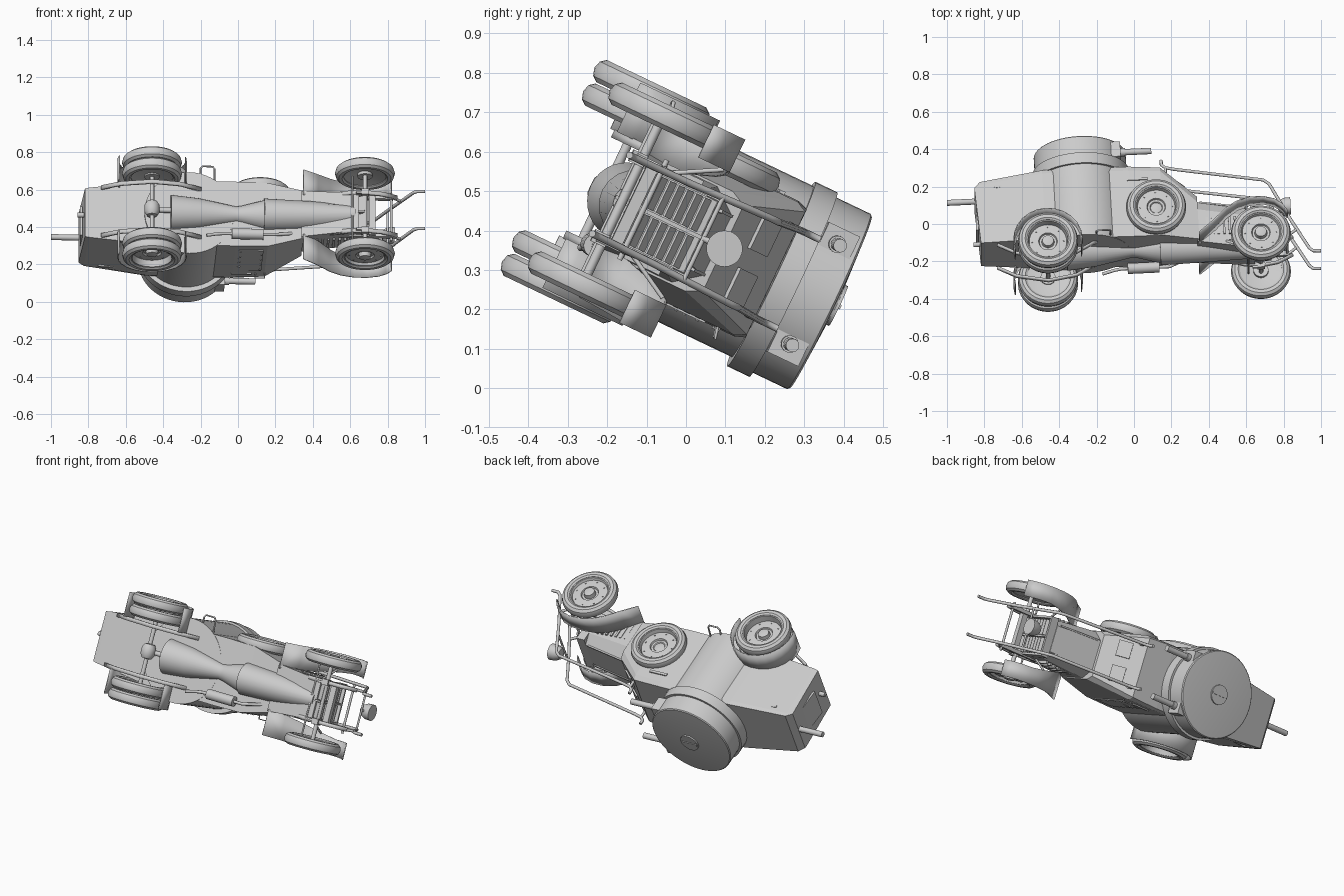
import bpy, bmesh, math
from mathutils import Matrix, Vector

old = bpy.data.objects.get("Cube")
if old:
    bpy.data.objects.remove(old)

# The car is built upright (nose +x, up +z), then tipped on its side by this matrix
TIP = (Matrix.Translation((0, -0.328, 0.557))
       @ Matrix.Rotation(math.radians(-115.5), 4, 'X')
       @ Matrix.Rotation(math.radians(-3), 4, 'Y'))

grey = bpy.data.materials.new("plain_grey")
grey.use_nodes = True
grey.diffuse_color = (0.6, 0.6, 0.6, 1)
grey.node_tree.nodes["Principled BSDF"].inputs["Base Color"].default_value = (0.6, 0.6, 0.6, 1)


def select(ob):
    bpy.ops.object.select_all(action='DESELECT')
    ob.select_set(True)
    bpy.context.view_layer.objects.active = ob


def finish(name, bm, smooth=False):
    bmesh.ops.recalc_face_normals(bm, faces=bm.faces)
    me = bpy.data.meshes.new(name)
    bm.to_mesh(me)
    bm.free()
    me.materials.append(grey)
    ob = bpy.data.objects.new(name, me)
    bpy.context.collection.objects.link(ob)
    ob.matrix_world = TIP
    if smooth:
        select(ob)
        bpy.ops.object.shade_smooth_by_angle(angle=math.radians(35))
    return ob


def box(name, lo, hi, tilt=0.0):
    lo, hi = Vector(lo), Vector(hi)
    m = (Matrix.Translation((lo + hi) / 2) @ Matrix.Rotation(tilt, 4, 'Y')
         @ Matrix.Diagonal((*(hi - lo), 1)))
    bm = bmesh.new()
    bmesh.ops.create_cube(bm, size=1, matrix=m)
    return finish(name, bm)


def lathe(name, profile, centre, axis='Z', steps=40):
    """Revolve (radius, offset) points about an axis through centre."""
    bm = bmesh.new()
    vs = [bm.verts.new((r, 0, z)) for r, z in profile]
    es = [bm.edges.new(p) for p in zip(vs, vs[1:])]
    bmesh.ops.spin(bm, geom=vs + es, cent=(0, 0, 0), axis=(0, 0, 1),
                   angle=2 * math.pi, steps=steps)
    bmesh.ops.remove_doubles(bm, verts=bm.verts, dist=1e-5)
    rot = {'Z': Matrix(), 'X': Matrix.Rotation(math.pi / 2, 4, 'Y'),
           'Y': Matrix.Rotation(-math.pi / 2, 4, 'X'),
           '-Y': Matrix.Rotation(math.pi / 2, 4, 'X')}[axis]
    bm.transform(Matrix.Translation(centre) @ rot)
    return finish(name, bm, True)


def rod(name, r, length, centre, axis='X', steps=20):
    h = length / 2
    return lathe(name, [(0, -h), (r, -h), (r, h), (0, h)], centre, axis, steps)


def tube(name, pts, r):
    cu = bpy.data.curves.new(name, 'CURVE')
    cu.dimensions = '3D'
    cu.bevel_depth = r
    cu.bevel_resolution = 2
    cu.use_fill_caps = True
    sp = cu.splines.new('POLY')
    sp.points.add(len(pts) - 1)
    for p, co in zip(sp.points, pts):
        p.co = (*co, 1)
    cu.materials.append(grey)
    ob = bpy.data.objects.new(name, cu)
    bpy.context.collection.objects.link(ob)
    ob.matrix_world = TIP
    select(ob)
    bpy.ops.object.convert(target='MESH')
    bpy.ops.object.shade_smooth_by_angle(angle=math.radians(50))


def loft(name, rings, smooth=False):
    bm = bmesh.new()
    rows = [[bm.verts.new(p) for p in ring] for ring in rings]
    n = len(rows[0])
    for a, b in zip(rows, rows[1:]):
        for i in range(n):
            j = (i + 1) % n
            bm.faces.new((a[i], a[j], b[j], b[i]))
    bm.faces.new(rows[0])
    bm.faces.new(rows[-1])
    return finish(name, bm, smooth)


def strip(name, path, thick):
    """Bent sheet through (x, z, inner y, outer y) stations."""
    bm = bmesh.new()
    pairs = [(bm.verts.new((x, y0, z)), bm.verts.new((x, y1, z))) for x, z, y0, y1 in path]
    for a, b in zip(pairs, pairs[1:]):
        bm.faces.new((a[0], a[1], b[1], b[0]))
    ob = finish(name, bm, True)
    mod = ob.modifiers.new("thickness", 'SOLIDIFY')
    mod.thickness = thick
    mod.offset = 0


# Armoured hull: x, half width, bottom, shoulder, top half width, top, forward lean of the bottom
def ring(x, w, b, sh, wt, t, lean=0.0):
    return [(x + lean, -w, b), (x + lean, w, b), (x, w, sh), (x, wt, t), (x, -wt, t), (x, -w, sh)]


loft("hull", [ring(*s) for s in [
    (-0.825, .142, .226, .535, .140, .555, .018), (-0.795, .147, .224, .565, .145, .585, .01),
    (-0.46, .185, .212, .600, .177, .622), (0.00, .190, .20, .590, .180, .618),
    (0.17, .187, .20, .580, .172, .608), (0.36, .140, .19, .410, .120, .450)]])
loft("bonnet", [ring(*s) for s in [
    (0.35, .135, .18, .370, .085, .435), (0.64, .112, .14, .325, .075, .385)]])
rod("barbette", .240, .43, (-.25, 0, .415), 'Z', 48)

# Turret with collar, shallow cone roof and hatch
TX, TY = -.25, .007
lathe("turret_collar", [(.2, .62), (.259, .62), (.259, .682), (.2, .682)], (TX, TY, 0), 'Z', 56)
lathe("turret", [(.2, .67), (.246, .67), (.246, .782), (.241, .787), (0, .805)], (TX, TY, 0), 'Z', 56)
rod("turret_hatch", .056, .022, (TX, TY, .798), 'Z', 24)
box("hatch_strap", (TX - .05, TY - .006, .80), (TX + .05, TY + .006, .813))
for s in (-1, 1):
    y = TY + s * .14
    box("gun_mount", (-.12, y - .042, .685), (-.035, y + .042, .772))
    rod("turret_gun", .017, .20, (.03, y, .727))
    rod("gun_collar", .022, .03, (-.025, y, .727))

# Rear gun, rear door and lamp
rod("rear_gun", .016, .17, (-.888, 0, .54))
box("rear_door", (-.824, -.085, .33), (-.812, .085, .48), .06)
rod("rear_lamp", .013, .04, (-.825, -.01, .28))

# Vision slits, door and louvres on the hull
for s in (-1, 1):
    box("windscreen_flap", (.225, s * .072 - .045, .533), (.305, s * .072 + .045, .543), .70)
    box("rear_slit", (-.72, s * .148 - .012, .545), (-.60, s * .148 + .018, .558), -.1)
    box("cab_slit", (-.01, s * .188 - .008, .53), (.10, s * .188 + .008, .545))
    box("bonnet_hinge", (.37, s * .082 - .004, .407), (.62, s * .082 + .004, .416), .17)
    for i in range(7):
        box("bonnet_louvre", (.40 + i * .03, s * .120 - .012, .22), (.412 + i * .03, s * .120 + .012, .32))
box("left_door", (.02, .182, .25), (.15, .192, .50))
for i in range(8):
    rod("door_rivet", .004, .012, (.03 + .11 * (i % 2), .190, .27 + .03 * i), 'Y', 8)

# Radiator: frame, louvres in two columns
box("radiator_core", (.64, -.10, .14), (.655, .10, .37))
for s in (-1, 1):
    box("radiator_post", (.64, s * .108 - .006, .12), (.69, s * .108 + .006, .375))
    for i in range(9):
        z = .145 + i * .0245
        box("radiator_louvre", (.652, s * .052 - .044, z), (.69, s * .052 + .044, z + .006), .5)
box("radiator_top", (.64, -.115, .37), (.69, .115, .382))
box("radiator_divider", (.65, -.005, .13), (.685, .005, .375))

# Chassis rail ends, cross members and underside casings
for s in (-1, 1):
    box("chassis_rail", (.40, s * .112 - .01, .185), (.84, s * .112 + .01, .212))
box("front_cross_member", (.71, -.12, .165), (.745, .12, .195))
rod("front_cross_bar", .007, .28, (.83, 0, .20), 'Y')
lathe("gearbox_cone", [(0, -.35), (.10, -.35), (.085, -.2), (.045, 0), (.05, .03),
                       (.085, .16), (0, .16)], (0, 0, .215), 'X', 32)


def pan(x, w, d):
    return [(x, w * math.cos(a), .215 - d * math.sin(a))
            for a in [math.pi * i / 10 for i in range(11)]]


loft("engine_pan", [pan(.15, .092, .095), pan(.40, .082, .09), pan(.635, .058, .085)], True)
rod("propeller_shaft", .014, .16, (-.41, 0, .175))

# Exhaust silencer on the left
rod("silencer", .029, .17, (.06, .135, .165))
tube("exhaust_pipe", [(.30, .11, .2), (.2, .135, .165), (-.06, .135, .165),
                      (-.10, .14, .16), (-.16, .155, .15)], .009)


# Wheels: dish sets how far the disc sits out from the tyre's middle, hub the height of its cap
def wheel(name, x, y, z, s, dish, hub):
    ax = 'Y' if s > 0 else '-Y'
    lathe(name + "_tyre", [(.112, -.024), (.122, -.031), (.140, -.031), (.154, -.02), (.160, 0),
                           (.154, .02), (.140, .031), (.122, .031), (.112, .024), (.112, -.024)],
          (x, y, z), ax, 48)
    lathe(name + "_disc", [(0, -.02), (.04, -.02), (.04, dish - .012), (.108, -.018), (.114, -.02),
                           (.114, .022), (.106, .022), (.100, dish), (.062, dish + .004),
                           (.05, dish + .004), (.046, dish - .006), (.034, dish - .006),
                           (.030, dish + hub), (.014, dish + hub + .004), (0, dish + hub + .004)],
          (x, y, z), ax, 40)
    for i in range(8):
        a = i * math.pi / 4
        rod(name + "_bolt", .004, .006, (x + .085 * math.cos(a), y + s * (dish + .003),
                                         z + .085 * math.sin(a)), 'Y', 8)


arc = [math.radians(-15 + 210 * i / 14) for i in range(15)]
guard = [(.36, .175, .11, .258), (.44, .24, .12, .262), (.51, .305, .14, .268), (.57, .342, .155, .27),
         (.64, .36, .17, .272), (.71, .36, .18, .272), (.77, .342, .18, .272), (.81, .31, .18, .272),
         (.835, .27, .18, .272)]
for s, side, out in ((1, "left", .012), (-1, "right", 0)):
    wheel(side + "_front_wheel", .688, s * .237, .16, s, .008, .018)
    wheel(side + "_rear_outer_wheel", -.452, s * .272, .16, s, -.014, .014)
    wheel(side + "_rear_inner_wheel", -.452, s * .206, .16, s, 0, .01)
    # Mudguards
    strip(side + "_rear_mudguard", [(-.452 + .183 * math.cos(a), .16 + .183 * math.sin(a),
                                     s * .15, s * .288) for a in arc], .006)
    strip(side + "_front_mudguard", [(x, z, s * (a + out), s * (b + out)) for x, z, a, b in guard], .007)
    tube(side + "_mudguard_stay", [(.60, s * .10, .21), (.62, s * .18, .352)], .006)
    # Leaf springs
    for end, w, pts in (("rear", .142, [(-.72, .21), (-.62, .155), (-.45, .12), (-.30, .145), (-.18, .21)]),
                        ("front", .112, [(.50, .18), (.60, .145), (.69, .135), (.78, .15), (.86, .19)])):
        strip(side + "_" + end + "_spring", [(x, z, s * (w - .011), s * (w + .011)) for x, z in pts], .012)
    box(side + "_spring_clamp", (.668, s * .112 - .016, .12), (.708, s * .112 + .016, .16))
    # Deflector rail over the bonnet and down in front
    tube(side + "_deflector_rail", [(.18, s * .125, .672), (.18, s * .125, .645), (.20, s * .125, .627),
                                    (.25, s * .125, .615), (.72, s * .12, .53), (.75, s * .12, .505),
                                    (.82, s * .115, .36), (.86, s * .112, .28), (.945, s * .11, .12),
                                    (.965, s * .11, .102), (1.007, s * .11, .10)], .009)
    tube(side + "_rail_foot", [(.20, s * .125, .627), (.20, s * .125, .56)], .008)
    tube(side + "_rail_brace", [(.84, s * .115, .20), (.885, s * .112, .235)], .008)

# Stirrup step on the right, hand grip on the left
tube("right_step", [(-.19, -.18, .215), (-.19, -.265, .205), (-.18, -.278, .203), (-.125, -.278, .203),
                    (-.115, -.265, .205), (-.115, -.18, .215)], .005)
tube("left_hand_grip", [(.12, .17, .53), (.12, .215, .54), (.17, .215, .54), (.17, .17, .53)], .004)

# Axles
rod("front_axle", .012, .44, (.688, 0, .15), 'Y')
rod("steering_rod", .005, .42, (.62, 0, .14), 'Y')
rod("rear_axle", .012, .50, (-.452, 0, .16), 'Y')
lathe("differential", [(0, -.045), (.028, -.04), (.04, -.02), (.04, .02), (.028, .04), (0, .045)],
      (-.452, 0, .16), 'Y', 24)

# Lamp carried on the front rails
tube("lamp_bar", [(.82, -.115, .37), (.82, .115, .37)], .006)
tube("lamp_stem", [(.82, 0, .37), (.825, 0, .40)], .008)
lathe("front_lamp", [(0, -.04), (.03, -.034), (.044, -.005), (.046, .03), (0, .03)],
      (.83, 0, .427), 'X', 28)

# Spare wheel on the right side
wheel("spare", .138, -.20, .362, -1, .0, -.012)
